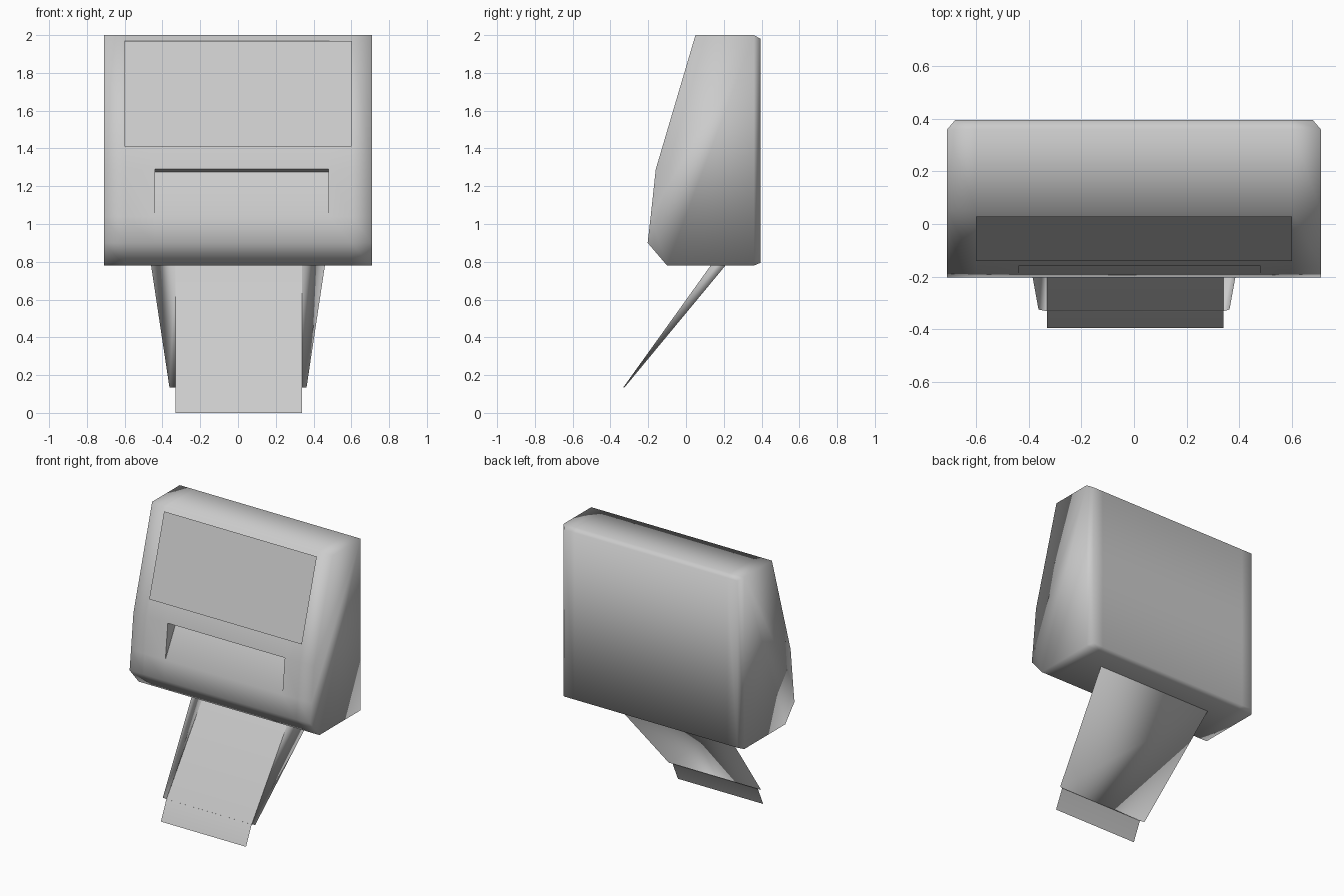
import bpy, bmesh

if "Cube" in bpy.data.objects:
    bpy.data.objects.remove(bpy.data.objects["Cube"])


def make_object(name, build):
    bm = bmesh.new()
    build(bm)
    mesh = bpy.data.meshes.new(name)
    bm.to_mesh(mesh)
    bm.free()
    obj = bpy.data.objects.new(name, mesh)
    bpy.context.collection.objects.link(obj)
    return obj


# Terminal housing: (y, z) side profile swept over x columns, paper slot in column 2
PROFILE = [(.05, 2), (-.16, 1.29), (-.187, 1.04), (-.203, .9), (-.1, .78),
           (.36, .78), (.395, .795), (.395, 1.98), (.36, 2)]
COLUMNS = [-.71, -.6, -.44, .48, .6, .71]
BACK = (6, 7)
SLOT_COLUMN, SLOT_SEGMENT = 2, 1


def housing(bm):
    rings = []
    for x in COLUMNS:
        ring = []
        for i, (y, z) in enumerate(PROFILE):
            px = max(-.68, min(.68, x)) if i in BACK else x
            ring.append(bm.verts.new((px, y, z)))
        rings.append(ring)
    n = len(PROFILE)
    for c in range(len(COLUMNS) - 1):
        a, b = rings[c], rings[c + 1]
        for i in range(n):
            j = (i + 1) % n
            if c == SLOT_COLUMN and i == SLOT_SEGMENT:
                # slot roof, sloping floor and triangular cheeks
                d0 = bm.verts.new((COLUMNS[c], -.06, 1.275))
                d1 = bm.verts.new((COLUMNS[c + 1], -.06, 1.275))
                roof = bm.faces.new((a[i], d0, d1, b[i]))
                bm.faces.new((d0, a[j], b[j], d1))
                cheeks = [bm.faces.new((a[i], a[j], d0)),
                          bm.faces.new((b[i], d1, b[j]))]
                sharp = {e for f in [roof] + cheeks for e in f.edges}
            else:
                bm.faces.new((a[i], a[j], b[j], b[i]))
    # side walls with chamfered rear corners
    for ring in (rings[0], rings[-1]):
        bm.faces.new(ring[:6] + ring[8:])
        bm.faces.new((ring[5], ring[6], ring[7], ring[8]))
    bmesh.ops.recalc_face_normals(bm, faces=bm.faces)
    for f in bm.faces:
        f.smooth = True
    for e in sharp:
        e.smooth = False


make_object("housing", housing)


# Display panel floating just in front of the sloped face
def screen(bm):
    bm.faces.new([bm.verts.new(p) for p in (
        (-.6, -.14, 1.41), (.6, -.14, 1.41), (.6, .028, 1.97), (-.6, .028, 1.97))])


make_object("screen", screen)


# Mounting strip: thin sheet, slightly bent at its foot
def strip(bm):
    rows = [[bm.verts.new((x, y, z)) for x in (-.33, .34)]
            for y, z in ((-.395, 0), (-.335, .13), (.145, .8))]
    for a, b in zip(rows, rows[1:]):
        bm.faces.new((a[0], a[1], b[1], b[0]))
    for f in bm.faces:
        f.smooth = True


make_object("mounting_strip", strip)


# Tapered bracket behind the strip: open-fronted wedge of two cheeks and a back
def bracket(bm):
    rows = [[bm.verts.new(p) for p in (
        (-w, yb, z), (-.33, yf, z), (.34, yf, z), (w, yb, z))]
        for w, yf, yb, z in ((.363, -.332, -.325, .135), (.463, .145, .225, .8))]
    lo, hi = rows
    bm.faces.new((lo[0], lo[1], hi[1], hi[0]))
    bm.faces.new((lo[2], lo[3], hi[3], hi[2]))
    bm.faces.new((lo[3], lo[0], hi[0], hi[3]))
    bm.faces.new(lo[::-1])
    for f in bm.faces:
        f.smooth = True


make_object("bracket", bracket)
